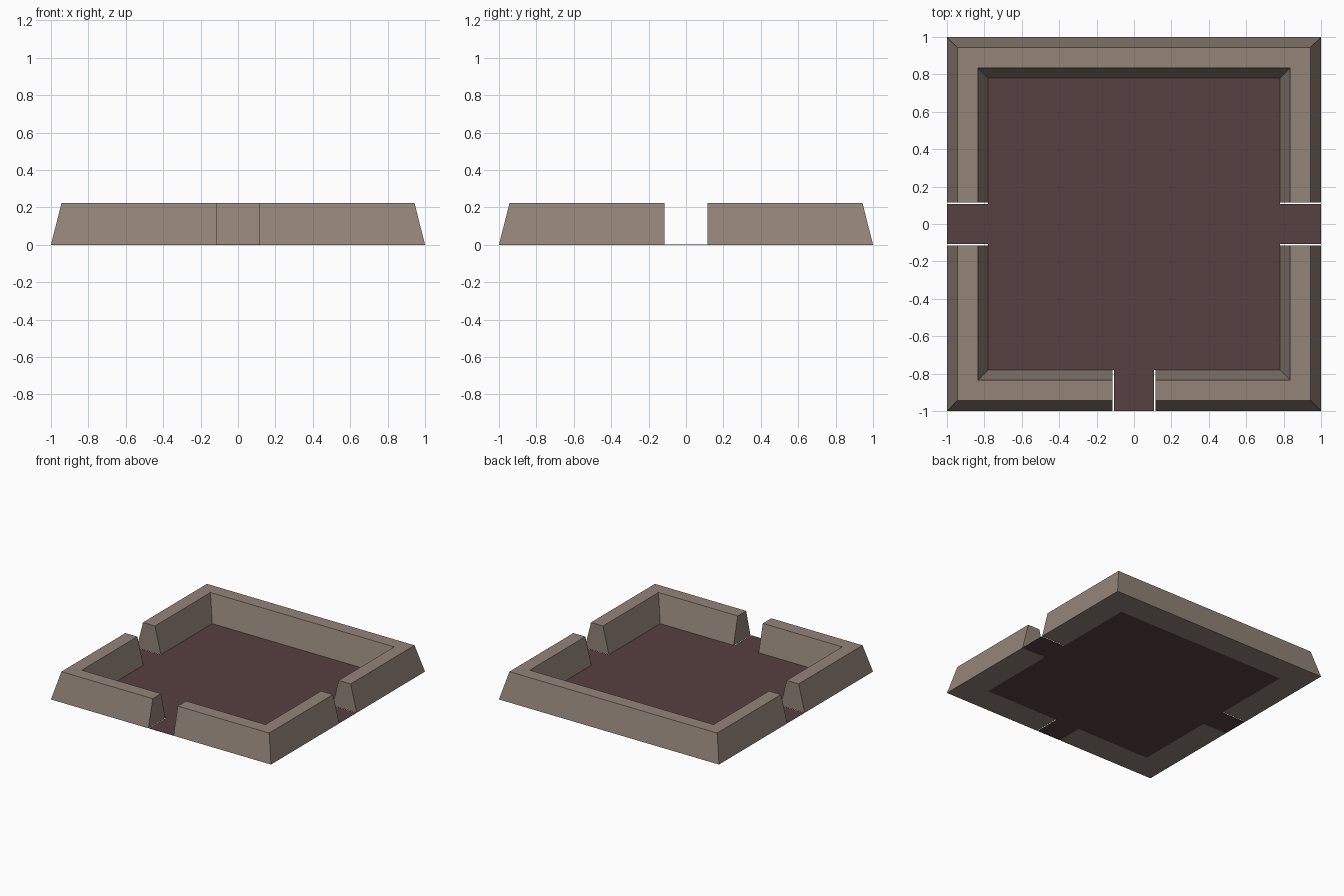
import bpy, bmesh

if "Cube" in bpy.data.objects:
    bpy.data.objects.remove(bpy.data.objects["Cube"])

GAP = 0.114      # half width of each doorway
H = 0.222        # wall height
# wall cross-section: (distance from centre, height)
PROFILE = [(1.0, 0), (0.944, H), (0.835, H), (0.78, 0)]


def material(name, rgb):
    m = bpy.data.materials.new(name)
    m.diffuse_color = (*rgb, 1)
    m.use_nodes = True
    m.node_tree.nodes["Principled BSDF"].inputs["Base Color"].default_value = m.diffuse_color
    return m


stone = material("wall_stone", (0.29, 0.23, 0.19))
earth = material("floor_earth", (0.095, 0.052, 0.052))


def finish(name, bm, mat):
    bmesh.ops.recalc_face_normals(bm, faces=bm.faces)
    me = bpy.data.meshes.new(name)
    bm.to_mesh(me)
    bm.free()
    me.materials.append(mat)
    ob = bpy.data.objects.new(name, me)
    bpy.context.collection.objects.link(ob)
    return ob


def wall(name, path):
    """Sweep the sloped profile along a mitred path; path(r) gives plan points."""
    bm = bmesh.new()
    rings = [[bm.verts.new((*p, z)) for p in path(r)] for r, z in PROFILE]
    n = len(PROFILE)
    for i in range(n):
        a, b = rings[i], rings[(i + 1) % n]
        for j in range(len(a) - 1):
            bm.faces.new((a[j], a[j + 1], b[j + 1], b[j]))
    for end in (0, -1):
        bm.faces.new([ring[end] for ring in rings])
    return finish(name, bm, stone)


# U-shaped wall around the back half
wall("back_wall", lambda r: [(r, GAP), (r, r), (-r, r), (-r, GAP)])

# L-shaped front corner walls, mirrored left and right
for side, s in (("right", 1), ("left", -1)):
    wall(f"front_{side}_wall",
         lambda r: [(s * GAP, -r), (s * r, -r), (s * r, -GAP)])

# thin floor: main square plus a strip through each doorway
bm = bmesh.new()
F, G = 0.78, 0.108
outline = [(F, F), (-F, F), (-F, G), (-1, G), (-1, -G), (-F, -G), (-F, -F),
           (-G, -F), (-G, -1), (G, -1), (G, -F), (F, -F), (F, -G), (1, -G),
           (1, G), (F, G)]
face = bm.faces.new([bm.verts.new((x, y, 0)) for x, y in outline])
top = bmesh.ops.extrude_face_region(bm, geom=[face])["geom"]
bmesh.ops.translate(bm, verts=[v for v in top if isinstance(v, bmesh.types.BMVert)],
                    vec=(0, 0, 0.002))
finish("floor", bm, earth)
